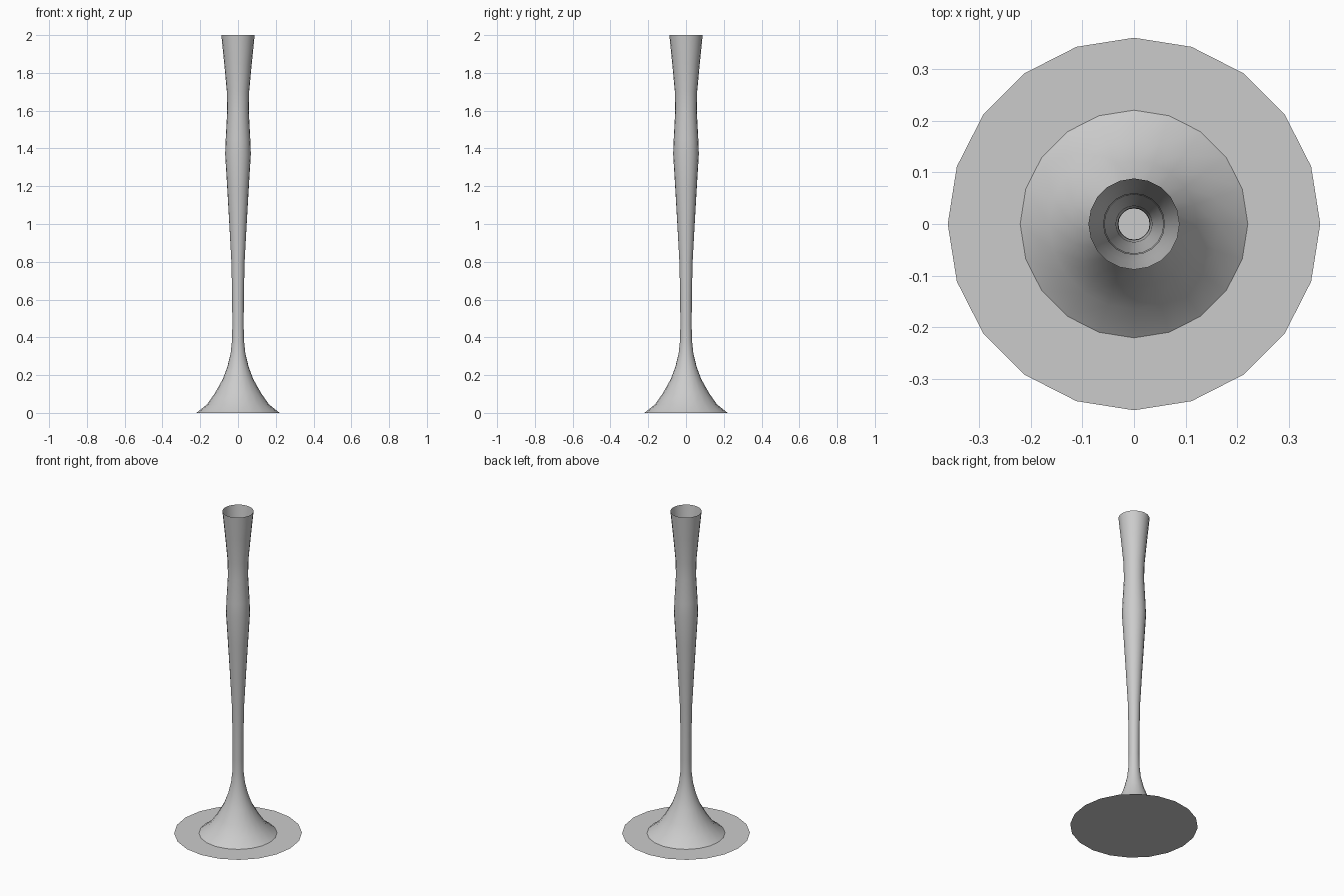
import bpy, bmesh
from math import cos, sin, tau

if "Cube" in bpy.data.objects:
    bpy.data.objects.remove(bpy.data.objects["Cube"])

SIDES = 20


def finish(bm, name, smooth):
    mesh = bpy.data.meshes.new(name)
    bm.to_mesh(mesh)
    bm.free()
    ob = bpy.data.objects.new(name, mesh)
    bpy.context.collection.objects.link(ob)
    if smooth:
        for p in mesh.polygons:
            p.use_smooth = True
    return ob


def ring(bm, r, z):
    return [bm.verts.new((r * cos(tau * i / SIDES), r * sin(tau * i / SIDES), z))
            for i in range(SIDES)]


# Flat foot disc
bm = bmesh.new()
bm.faces.new(ring(bm, 0.36, 0))
finish(bm, "base_disc", False)

# Hollow stem: flared foot, slim waist, bulge, neck and open mouth
profile = [(0.22, 0), (0.164, 0.045), (0.122, 0.105), (0.08, 0.18), (0.056, 0.245),
           (0.039, 0.315), (0.032, 0.38), (0.03, 0.46), (0.031, 0.62), (0.035, 0.8),
           (0.046, 1.0), (0.057, 1.19), (0.068, 1.37), (0.065, 1.45), (0.057, 1.6),
           (0.059, 1.7), (0.073, 1.85), (0.088, 2.0)]
bm = bmesh.new()
rings = [ring(bm, r, z) for r, z in profile]
for a, b in zip(rings, rings[1:]):
    for i in range(SIDES):
        j = (i + 1) % SIDES
        bm.faces.new((a[i], a[j], b[j], b[i]))
finish(bm, "stem", True)
